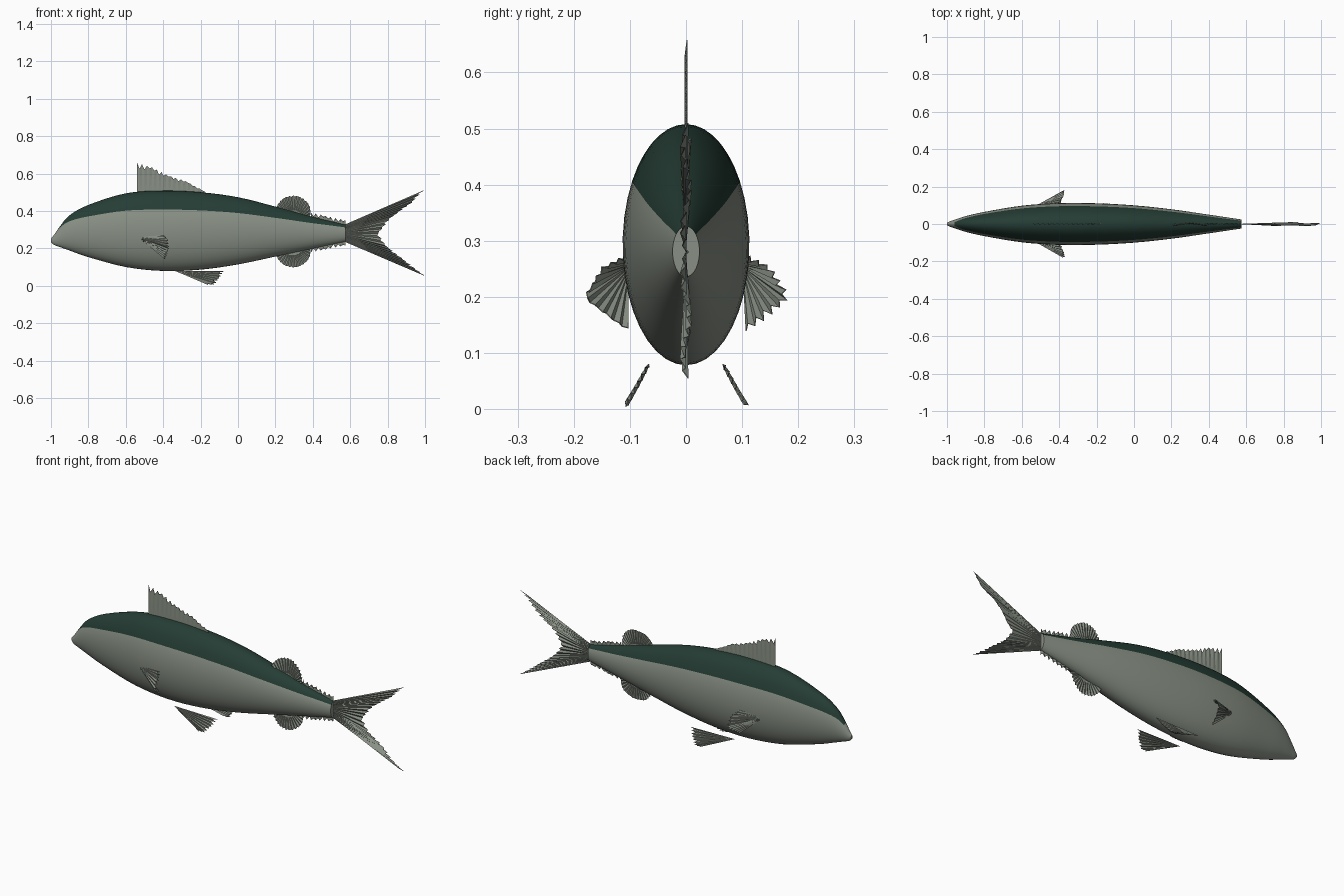
import bpy, bmesh
from math import sin, cos, asin, pi, radians
from mathutils import Vector

cube = bpy.data.objects.get("Cube")
if cube:
    bpy.data.objects.remove(cube, do_unlink=True)


def material(name, rgb):
    mat = bpy.data.materials.new(name)
    mat.use_nodes = True
    mat.diffuse_color = (*rgb, 1)
    mat.node_tree.nodes["Principled BSDF"].inputs["Base Color"].default_value = (*rgb, 1)
    return mat


silver = material("silver green", (.25, .28, .235))
dark = material("dark green", (.018, .046, .034))


def finish(bm, name, mats):
    mesh = bpy.data.meshes.new(name)
    bm.to_mesh(mesh)
    bm.free()
    for mat in mats:
        mesh.materials.append(mat)
    obj = bpy.data.objects.new(name, mesh)
    bpy.context.collection.objects.link(obj)
    return obj


def smooth_stations(rows, steps):
    """Catmull-Rom resampling of the body sections."""
    rows = [Vector(r) for r in rows]
    result = []
    for i in range(len(rows) - 1):
        a, b, c, d = (rows[max(0, min(len(rows) - 1, i + k))] for k in (-1, 0, 1, 2))
        for s in range(steps):
            t = s / steps
            result.append(b + (c - a) * t / 2 + (a - 2.5 * b + 2 * c - d / 2) * t ** 2
                          + (1.5 * b - a / 2 - 1.5 * c + d / 2) * t ** 3)
    return result + [rows[-1]]


# Body sections: x, belly z, back z, half width, height of the colour line (0 middle, 1 top)
STATIONS = [
    (-1, .234, .252, .006, .95), (-.985, .219, .27, .014, .95), (-.95, .206, .32, .026, .85),
    (-.9, .188, .377, .042, .66), (-.8, .153, .432, .065, .56), (-.6, .1, .494, .098, .53),
    (-.4, .079, .508, .112, .53), (-.2, .086, .5, .111, .53), (0, .114, .473, .1, .53),
    (.2, .156, .423, .079, .55), (.4, .199, .368, .05, .6), (.575, .236, .326, .024, .68)]
TOP, LOW = 14, 26

bm = bmesh.new()
rings = []
for x, low, high, width, line in smooth_stations(STATIONS, 4):
    start = asin(min(line, .97))
    angles = [start + (pi - 2 * start) * i / TOP for i in range(TOP)]
    angles += [pi - start + (pi + 2 * start) * i / LOW for i in range(LOW)]
    mid, half = (low + high) / 2, (high - low) / 2
    rings.append([bm.verts.new((x, width * cos(a), mid + half * sin(a))) for a in angles])
for a, b in zip(rings, rings[1:]):
    for i in range(TOP + LOW):
        j = (i + 1) % (TOP + LOW)
        face = bm.faces.new((a[i], a[j], b[j], b[i]))
        face.smooth = True
        face.material_index = int(i < TOP and a[i].co.x > -.965)
bm.faces.new(rings[0])
bm.faces.new(rings[-1])
bmesh.ops.recalc_face_normals(bm, faces=bm.faces)
finish(bm, "body", [silver, dark])


def along(points, t):
    """Point at fraction t of a polyline's length."""
    points = [Vector(p) for p in points]
    lengths = [(b - a).length for a, b in zip(points, points[1:])]
    left = t * sum(lengths)
    for a, b, size in zip(points, points[1:], lengths):
        if left <= size and size:
            return a.lerp(b, left / size)
        left -= size
    return points[-1]


def fin(name, root, edge, rays, jag=.1, ripple=.003, sway=0):
    """Ribbed sheet between a root line and a ragged outer edge."""
    bm = bmesh.new()
    columns = []
    for i in range(rays + 1):
        t = i / rays
        base, tip = along(root, t), along(edge, t)
        across = along(edge, min(1, t + .02)) - along(edge, max(0, t - .02))
        normal = across.cross(tip - base)
        if normal.length:
            normal.normalize()
        if i % 2:
            tip = tip.lerp(base, jag * (1 + .5 * sin(i * 2.3)))
        bend = normal * ((ripple if i % 2 else -ripple) + sway * sin(t * 3 * pi))
        columns.append([bm.verts.new(base.lerp(tip, k / 3) + bend * k / 3) for k in range(4)])
    for a, b in zip(columns, columns[1:]):
        for k in range(3):
            bm.faces.new((a[k], b[k], b[k + 1], a[k + 1]))
    bmesh.ops.remove_doubles(bm, verts=bm.verts, dist=.0001)
    obj = finish(bm, name, [silver])
    thick = obj.modifiers.new("thickness", 'SOLIDIFY')
    thick.thickness = .002
    thick.offset = 0
    return obj


def flat(*points):
    return [(x, 0, z) for x, z in points]


def arc(x, z, rx, rz, first, last):
    spans = [radians(first + (last - first) * i / 12) for i in range(13)]
    return flat(*((x + rx * cos(a), z + rz * sin(a)) for a in spans))


# Fins on the middle line
fin("front_dorsal_fin", flat((-.54, .48), (-.36, .5), (-.18, .49)),
    flat((-.54, .658), (-.45, .63), (-.38, .592), (-.28, .56), (-.18, .505)), 28, .12, .002)
fin("rear_dorsal_fin", flat((.25, .37), (.34, .36)), arc(.295, .395, .095, .088, 200, -20),
    36, .04, .003, .006)
fin("anal_fin", flat((.25, .19), (.34, .2)), arc(.295, .185, .095, .088, 160, 380),
    36, .04, .003, .006)
fin("upper_finlets", flat((.39, .36), (.575, .315)), flat((.39, .392), (.575, .35)), 14, .4, .003)
fin("lower_finlets", flat((.39, .21), (.575, .245)), flat((.39, .178), (.575, .215)), 14, .4, .003)

# Forked tail
fin("tail_upper_lobe", flat((.57, .326), (.57, .28)),
    flat((.995, .51), (.93, .445), (.82, .365), (.75, .28)), 22, .05, .004, .006)
fin("tail_lower_lobe", flat((.57, .28), (.57, .236)),
    flat((.75, .28), (.79, .215), (.91, .12), (.995, .055)), 22, .05, .004, .006)

# Paired fins
for side, s in (("left", 1), ("right", -1)):
    fin(side + "_pectoral_fin", [(-.515, s * .102, .262), (-.515, s * .102, .245)],
        [(-.395, s * .112, .27), (-.375, s * .15, .25), (-.37, s * .182, .2),
         (-.38, s * .145, .165), (-.392, s * .105, .142)], 22, .07, .004)
    fin(side + "_pelvic_fin", [(-.34, s * .066, .08), (-.33, s * .068, .077)],
        [(-.078, s * .068, .077), (-.1, s * .088, .04), (-.125, s * .106, .008),
         (-.16, s * .109, .006)], 16, .06, .003)
